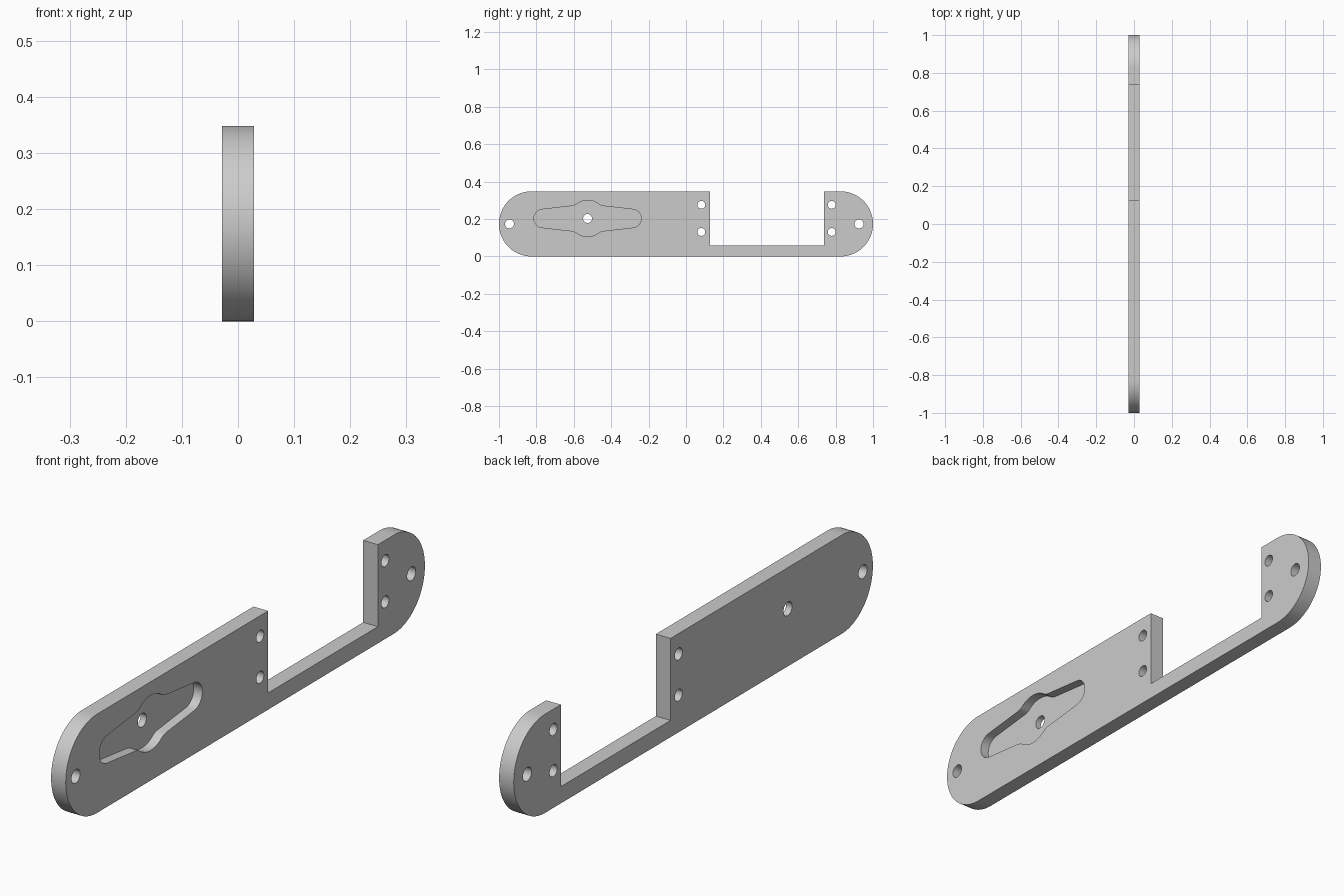
import bpy, bmesh
from math import cos, sin, radians
from mathutils import Vector

cube = bpy.data.objects.get("Cube")
if cube:
    bpy.data.objects.remove(cube, do_unlink=True)

HALF = 0.0285      # half the plate thickness
R = 0.174          # radius of the rounded ends
FLOOR = -0.0055    # x of the pocket floor

gray = bpy.data.materials.new("plain gray")
gray.use_nodes = True
color = (0.6, 0.6, 0.6, 1)
gray.diffuse_color = color
gray.node_tree.nodes["Principled BSDF"].inputs["Base Color"].default_value = color


def arc(cy, cz, r, start, end, steps):
    angles = [radians(start + (end - start) * i / steps) for i in range(steps + 1)]
    return [(cy + r * cos(a), cz + r * sin(a)) for a in angles]


def prism(name, profile, x0, x1):
    """Extrude a closed (y, z) profile from x0 to x1."""
    bm = bmesh.new()
    face = bm.faces.new([bm.verts.new((x0, y, z)) for y, z in profile])
    top = bmesh.ops.extrude_face_region(bm, geom=[face])["geom"]
    verts = [v for v in top if isinstance(v, bmesh.types.BMVert)]
    bmesh.ops.translate(bm, verts=verts, vec=(x1 - x0, 0, 0))
    bmesh.ops.recalc_face_normals(bm, faces=bm.faces)
    mesh = bpy.data.meshes.new(name)
    bm.to_mesh(mesh)
    bm.free()
    mesh.materials.append(gray)
    obj = bpy.data.objects.new(name, mesh)
    bpy.context.collection.objects.link(obj)
    return obj


def cut(target, cutter):
    """Subtract the cutter, then remove it."""
    cutter.hide_render = True
    bpy.context.view_layer.objects.active = target
    mod = target.modifiers.new("cut", "BOOLEAN")
    mod.operation, mod.solver, mod.object = "DIFFERENCE", "EXACT", cutter
    bpy.ops.object.modifier_apply(modifier=mod.name)
    bpy.data.objects.remove(cutter, do_unlink=True)


# Plate with round ends and a rectangular notch
outline = arc(R - 1, R, R, 90, 270, 48) + arc(1 - R, R, R, -90, 90, 48)
outline += [(0.738, 2 * R), (0.738, 0.059), (0.127, 0.059), (0.127, 2 * R)]
plate = prism("mounting_plate", outline, -HALF, HALF)

# Lever pocket: one quarter of the outline, mirrored both ways
PY, PZ = -0.526, 0.203
end = arc(0.238, 0, 0.049, 0, 83.3, 12)
bump = arc(0, 0, 0.097, 53, 90, 8)
corner = Vector((0.0686, 0.0686))
a, b = corner.lerp(Vector(end[-1]), 0.1), Vector(bump[0])
fillet = [a.lerp(corner, t).lerp(corner.lerp(b, t), t) for t in (0, 0.25, 0.5, 0.75)]
quarter = end + [tuple(p) for p in fillet] + bump
half = quarter + [(-y, z) for y, z in reversed(quarter[:-1])]
loop = half + [(y, -z) for y, z in reversed(half[1:-1])]
cut(plate, prism("pocket_cutter", [(PY + y, PZ + z) for y, z in loop], FLOOR, 0.1))

# Through holes: two end holes, the pivot, and pairs beside the notch
holes = [(-0.944, R, 0.024), (0.925, R, 0.024), (PY, PZ, 0.024)]
holes += [(y, z, 0.021) for y in (0.082, 0.779) for z in (0.131, 0.276)]
for y, z, r in holes:
    cut(plate, prism("hole_cutter", arc(y, z, r, 0, 350, 35), -0.1, 0.1))

bpy.ops.object.select_all(action="DESELECT")
plate.select_set(True)
bpy.context.view_layer.objects.active = plate
bpy.ops.object.shade_smooth_by_angle(angle=radians(30))
